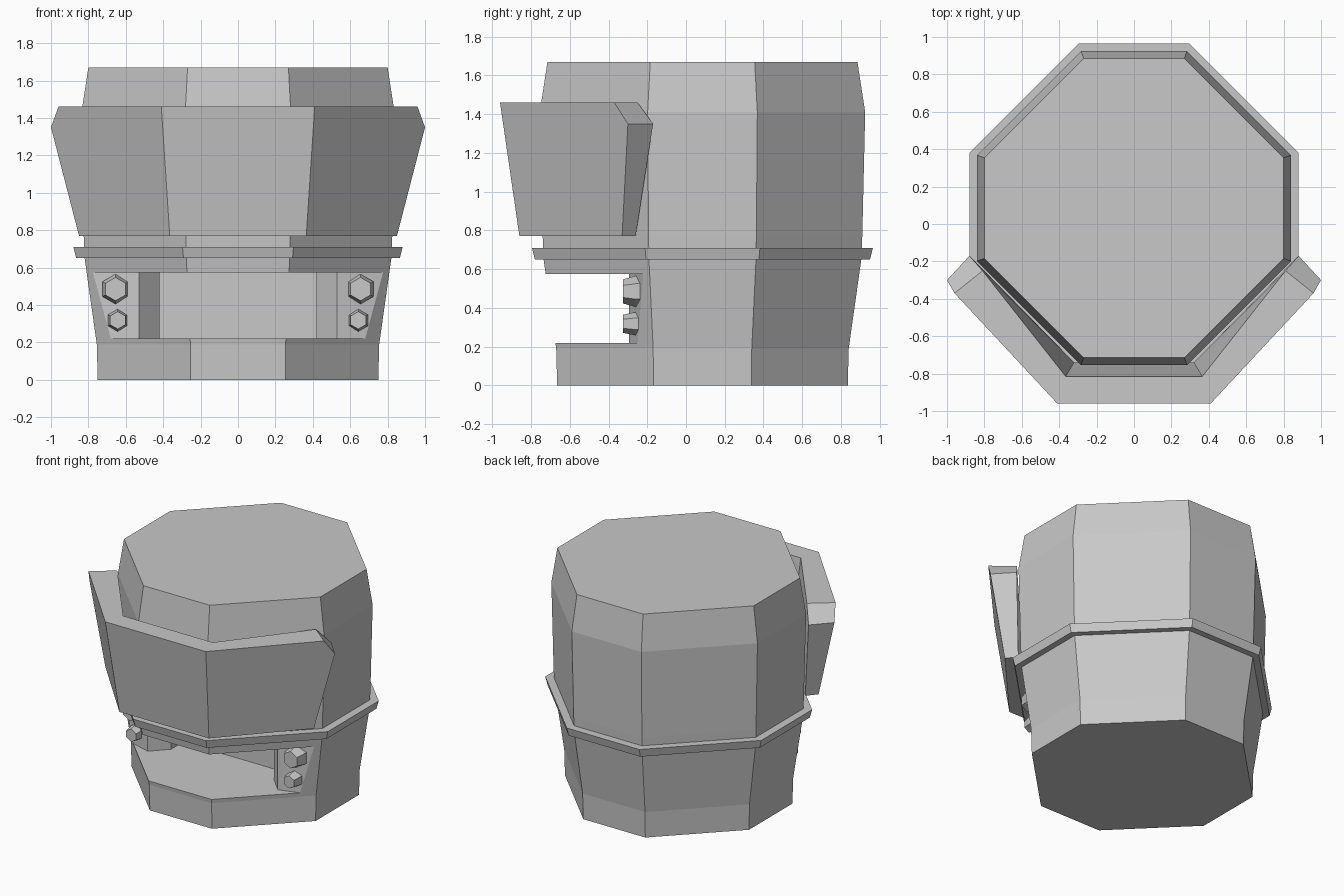
import bpy, bmesh, math

cube = bpy.data.objects.get("Cube")
if cube:
    bpy.data.objects.remove(cube, do_unlink=True)

grey = bpy.data.materials.new("plain grey")
grey.use_nodes = True
tone = (0.58, 0.58, 0.58, 1)
grey.diffuse_color = tone
grey.node_tree.nodes["Principled BSDF"].inputs["Base Color"].default_value = tone

CENTRE_Y = 0.085


def make_object(name, verts, faces):
    mesh = bpy.data.meshes.new(name)
    mesh.from_pydata(verts, [], faces)
    bm = bmesh.new()
    bm.from_mesh(mesh)
    bmesh.ops.recalc_face_normals(bm, faces=bm.faces)
    bm.to_mesh(mesh)
    bm.free()
    mesh.materials.append(grey)
    obj = bpy.data.objects.new(name, mesh)
    bpy.context.collection.objects.link(obj)
    return obj


def loft(name, rings):
    """Skin a stack of equal rings and cap both ends."""
    n = len(rings[0])
    verts = [p for ring in rings for p in ring]
    faces = [tuple(range(n)), tuple(range(len(verts) - n, len(verts)))]
    for r in range(len(rings) - 1):
        for i in range(n):
            j = (i + 1) % n
            faces.append((r * n + i, r * n + j, r * n + n + j, r * n + n + i))
    return make_object(name, verts, faces)


def octagon(half, z):
    """Octagon with slightly long diagonal sides."""
    s = half * 0.337
    quarter = [(half, -s), (half, s), (s, half), (-s, half)]
    ring = quarter + [(-x, -y) for x, y in quarter]
    return [(x, y + CENTRE_Y, z) for x, y in ring]


def apply_modifier(obj, name):
    bpy.context.view_layer.objects.active = obj
    bpy.ops.object.modifier_apply(modifier=name)


# Faceted body
body = loft("body", [octagon(h, z) for h, z in
                     [(0.75, 0), (0.755, 0.19), (0.82, 0.65), (0.825, 0.77),
                      (0.84, 1.41), (0.80, 1.67)]])

# Raised band around the middle
loft("band", [octagon(0.865, 0.65), octagon(0.88, 0.71)])

# Front opening, with angled side panels and a deeper centre
half_cut = [(1.1, -1.2), (1.1, -0.124), (0.53, -0.295), (0.42, -0.18), (0.42, -0.04)]
outline = half_cut + [(-x, y) for x, y in reversed(half_cut)]
cutter = loft("opening_cutter", [[(x, y, z) for x, y in outline] for z in (0.22, 0.575)])
cutter.hide_render = True
cut = body.modifiers.new("opening", "BOOLEAN")
cut.operation = "DIFFERENCE"
cut.solver = "EXACT"
cut.object = cutter
apply_modifier(body, cut.name)
bpy.data.objects.remove(cutter, do_unlink=True)

# Flared front guard: one half as outer and inner skins, then mirrored
outer = [(0, -0.86, 0.77), (0.365, -0.86, 0.77), (0.85, -0.33, 0.77),
         (1, -0.3, 1.35), (0.96, -0.37, 1.46), (0.41, -0.96, 1.46), (0, -0.96, 1.46)]
inner = [(0, -0.74, 0.77), (0.32, -0.74, 0.77), (0.79, -0.26, 0.77),
         (0.88, -0.17, 1.35), (0.81, -0.25, 1.46), (0.365, -0.815, 1.46), (0, -0.815, 1.46)]
n = len(outer)
skin = [(0, 1, n - 2, n - 1), tuple(range(1, n - 1))]
faces = skin + [tuple(i + n for i in reversed(f)) for f in skin]
faces += [(i, i + n, i + n + 1, i + 1) for i in range(n - 1)]
guard = make_object("front_guard", outer + inner, faces)
mirror = guard.modifiers.new("mirror", "MIRROR")
apply_modifier(guard, mirror.name)


# Tapered hexagonal bolts on the side panels
def hexagon(x, y, z, r):
    angles = [math.radians(30 + 60 * i) for i in range(6)]
    return [(x + r * math.cos(a), y, z + r * math.sin(a)) for a in angles]


for side, label in ((1, "left"), (-1, "right")):
    for x, z, r, part in ((0.655, 0.485, 0.08, "upper"), (0.643, 0.318, 0.06, "lower")):
        loft(f"{label}_{part}_bolt", [hexagon(side * x, y, z, r * k) for y, k in
                                      ((-0.2, 1), (-0.26, 1), (-0.325, 0.78))])
